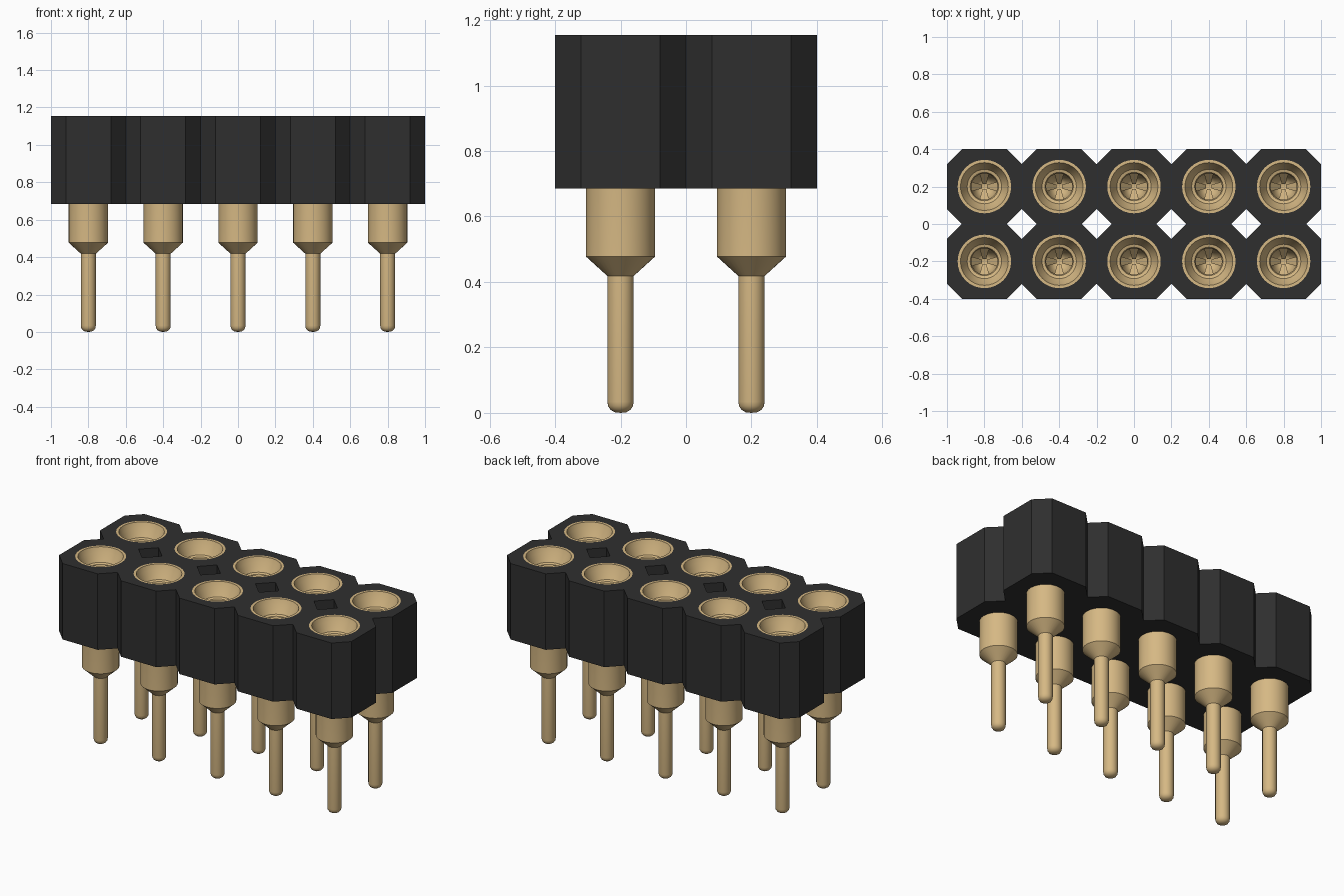
import bpy, bmesh, math
from mathutils import Matrix, Vector

default = bpy.data.objects.get("Cube")
if default:
    bpy.data.objects.remove(default, do_unlink=True)

PITCH, TOP, BASE = 0.4, 1.155, 0.685
RIM_R, BARREL_R, SEG = 0.143, 0.105, 32
COLUMNS = [(i - 2) * PITCH for i in range(5)]
ROWS = [-PITCH / 2, PITCH / 2]


def material(name, color, roughness):
    mat = bpy.data.materials.new(name)
    mat.use_nodes = True
    mat.diffuse_color = (*color, 1)
    bsdf = mat.node_tree.nodes["Principled BSDF"]
    bsdf.inputs["Base Color"].default_value = (*color, 1)
    bsdf.inputs["Roughness"].default_value = roughness
    return mat


black = material("black plastic", (0.028, 0.028, 0.028), 0.6)
gold = material("pale gold", (0.67, 0.48, 0.23), 0.45)


def add_object(name, bm, mat):
    bmesh.ops.recalc_face_normals(bm, faces=bm.faces)
    mesh = bpy.data.meshes.new(name)
    bm.to_mesh(mesh)
    bm.free()
    mesh.materials.append(mat)
    obj = bpy.data.objects.new(name, mesh)
    bpy.context.collection.objects.link(obj)
    return obj


# Housing: octagonal cells welded side by side, each with a round socket hole
corners = [(0.2, 0.12), (0.12, 0.2), (-0.12, 0.2), (-0.2, 0.12),
           (-0.2, -0.12), (-0.12, -0.2), (0.12, -0.2), (0.2, -0.12)]
ring_index = [3, 5, 11, 13, 19, 21, 27, 29]   # hole vertex nearest each corner
bm = bmesh.new()
for cx in COLUMNS:
    for cy in ROWS:
        outer = [bm.verts.new((cx + x, cy + y, TOP)) for x, y in corners]
        hole = [bm.verts.new((cx + RIM_R * math.cos(math.tau * k / SEG),
                              cy + RIM_R * math.sin(math.tau * k / SEG), TOP))
                for k in range(SEG)]
        for i in range(8):
            a, b = ring_index[i], ring_index[(i + 1) % 8]
            steps = (b - a) % SEG
            arc = [hole[(a + k) % SEG] for k in range(steps, -1, -1)]
            bm.faces.new([outer[i], outer[(i + 1) % 8]] + arc)
bmesh.ops.remove_doubles(bm, verts=bm.verts, dist=0.0005)
extruded = bmesh.ops.extrude_face_region(bm, geom=bm.faces[:], use_keep_orig=True)
for v in [g for g in extruded["geom"] if isinstance(g, bmesh.types.BMVert)]:
    v.co.z = BASE
    # Narrow the lower end of each hole to the pin barrel
    for cx in COLUMNS:
        for cy in ROWS:
            d = Vector((v.co.x - cx, v.co.y - cy))
            if d.length < RIM_R + 0.005:
                d = d.normalized() * BARREL_R
                v.co.x, v.co.y = cx + d.x, cy + d.y
add_object("housing", bm, black)

# Pin: turned profile from the rounded tip, up the outside and down into the cup
profile = [(0, 0), (0.018, 0.002), (0.031, 0.010), (0.038, 0.021), (0.040, 0.034),
           (0.040, 0.418), (BARREL_R, 0.477), (BARREL_R, 0.90),
           (RIM_R, TOP), (0.128, TOP), (0.118, 1.125), (0.092, 1.075),
           (0.076, 1.070), (0.070, 1.055), (0.070, 0.92), (0, 0.62)]
bm = bmesh.new()
verts = [bm.verts.new((r, 0, z)) for r, z in profile]
edges = [bm.edges.new(pair) for pair in zip(verts, verts[1:])]
bmesh.ops.spin(bm, geom=verts + edges, cent=(0, 0, 0), axis=(0, 0, 1),
               angle=math.tau, steps=SEG, use_duplicate=False)
bmesh.ops.remove_doubles(bm, verts=bm.verts, dist=0.0002)
pin = add_object("pin", bm, gold)

# Spring contact: four fingers tapering down toward the bore axis
bm = bmesh.new()
for k in range(4):
    turn = Matrix.Rotation(k * math.pi / 2, 3, 'Z')
    quad = [(0.071, -0.026, 1.00), (0.071, 0.026, 1.00),
            (0.014, 0.010, 0.94), (0.014, -0.010, 0.94)]
    face = bm.faces.new([bm.verts.new(turn @ Vector(p)) for p in quad])
    ext = bmesh.ops.extrude_face_region(bm, geom=[face], use_keep_orig=True)
    for g in ext["geom"]:
        if isinstance(g, bmesh.types.BMVert):
            g.co.z -= 0.015
contact = add_object("contact_fingers", bm, gold)

# Smooth the turned pin while keeping its machined edges
bpy.ops.object.select_all(action='DESELECT')
pin.select_set(True)
bpy.context.view_layer.objects.active = pin
bpy.ops.object.shade_smooth_by_angle(angle=math.radians(28))

# Repeat pin and contact in every cell
for part in (pin, contact):
    places = [(x, y, 0) for y in ROWS for x in COLUMNS]
    part.location = places[0]
    for place in places[1:]:
        twin = part.copy()
        twin.location = place
        bpy.context.collection.objects.link(twin)
